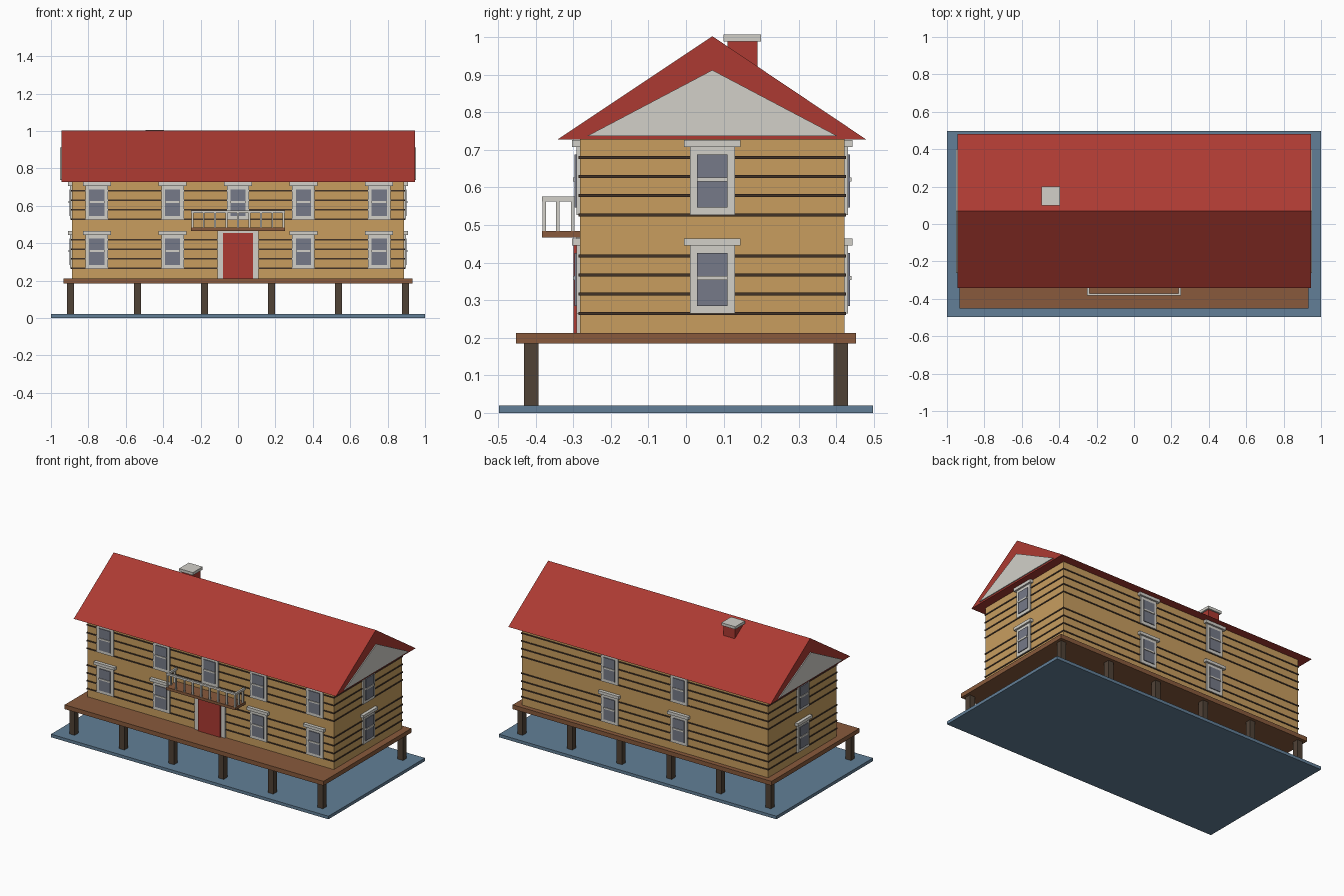
import bpy
import bmesh
from mathutils import Matrix, Vector

if "Cube" in bpy.data.objects:
    bpy.data.objects.remove(bpy.data.objects["Cube"])


def material(name, r, g, b):
    m = bpy.data.materials.new(name)
    lin = [(c / 255 / 12.92) if c < 10 else ((c / 255 + 0.055) / 1.055) ** 2.4 for c in (r, g, b)]
    m.diffuse_color = (*lin, 1)
    m.use_nodes = True
    m.node_tree.nodes["Principled BSDF"].inputs["Base Color"].default_value = m.diffuse_color
    return m


RED = material("barn red", 172, 58, 50)
LOG = material("honey log", 200, 158, 95)
GROOVE = material("dark groove", 65, 50, 38)
TRIM = material("pale trim", 210, 208, 201)
GLASS = material("grey glass", 118, 122, 136)
DECK = material("deck brown", 136, 90, 60)
POST = material("dark post", 80, 66, 54)
WATER = material("water blue", 98, 127, 151)


def finish(name, mat, bm):
    bmesh.ops.recalc_face_normals(bm, faces=bm.faces)
    me = bpy.data.meshes.new(name)
    bm.to_mesh(me)
    bm.free()
    me.materials.append(mat)
    ob = bpy.data.objects.new(name, me)
    bpy.context.collection.objects.link(ob)
    return ob


def boxes(name, mat, items):
    """One object from boxes given as (x0, x1, y0, y1, z0, z1)."""
    bm = bmesh.new()
    for x0, x1, y0, y1, z0, z1 in items:
        centre = Vector((x0 + x1, y0 + y1, z0 + z1)) / 2
        size = Matrix.Diagonal((x1 - x0, y1 - y0, z1 - z0, 1))
        bmesh.ops.create_cube(bm, size=1, matrix=Matrix.Translation(centre) @ size)
    return finish(name, mat, bm)


def prism(name, mat, profile, x0, x1):
    """Extrude a (y, z) profile along x."""
    bm = bmesh.new()
    face = bm.faces.new([bm.verts.new((x0, y, z)) for y, z in profile])
    ext = bmesh.ops.extrude_face_region(bm, geom=[face])["geom"]
    bmesh.ops.translate(bm, vec=(x1 - x0, 0, 0),
                        verts=[v for v in ext if isinstance(v, bmesh.types.BMVert)])
    return finish(name, mat, bm)


# Main house dimensions
HX, Y0, Y1, YC = 0.888, -0.282, 0.422, 0.07
FLOOR, EAVE = 0.212, 0.727


def on_wall(wall, u0, u1, z0, z1, depth):
    """Box standing proud of a wall by depth; u runs along the wall."""
    if wall == "front":
        return (u0, u1, Y0 - depth, Y0 + 0.005, z0, z1)
    if wall == "back":
        return (u0, u1, Y1 - 0.005, Y1 + depth, z0, z1)
    if wall == "right":
        return (HX - 0.005, HX + depth, u0, u1, z0, z1)
    return (-HX - depth, -HX + 0.005, u0, u1, z0, z1)


# Water slab, stilts and deck
boxes("water", WATER, [(-1, 1, -0.497, 0.497, 0, 0.02)])
boxes("stilts", POST, [(x - 0.019, x + 0.019, y - 0.019, y + 0.019, 0.02, 0.185)
                       for x in (-0.895, -0.537, -0.179, 0.179, 0.537, 0.895)
                       for y in (-0.412, 0.412)])
boxes("deck", DECK, [(-0.933, 0.933, -0.452, 0.452, 0.184, FLOOR)])

# Log walls with dark seams between courses
boxes("walls", LOG, [(-HX, HX, Y0, Y1, FLOOR, EAVE + 0.003)])
seams = [base + i * 0.051 for base in (0.265, 0.527) for i in range(4)]
boxes("log_seams", GROOVE, [(-HX - 0.004, HX + 0.004, Y0 - 0.004, Y1 + 0.004,
                             z - 0.004, z + 0.004) for z in seams])

# Roof and gable panels
prism("roof", RED, [(-0.342, EAVE), (0.48, EAVE), (YC, 1.002)], -0.945, 0.945)
for side, x in (("left", -0.947), ("right", 0.947)):
    prism(side + "_gable", TRIM, [(-0.262, 0.737), (0.402, 0.737), (YC, 0.912)],
          x - 0.004, x + 0.004)

# Chimney
boxes("chimney", RED, [(-0.485, -0.405, 0.11, 0.19, 0.85, 0.988)])
boxes("chimney_cap", TRIM, [(-0.495, -0.395, 0.1, 0.2, 0.988, 1.006)])

# Windows: (wall, centre along wall, sill height)
LOW, HIGH = 0.264, 0.526
windows = [("front", x, z) for x in (-0.755, -0.35, 0.35, 0.755) for z in (LOW, HIGH)]
windows += [("front", 0, HIGH)]
windows += [("back", x, z) for x in (-0.25, 0.25) for z in (LOW, HIGH)]
windows += [(w, YC, z) for w in ("left", "right") for z in (LOW, HIGH)]
boxes("window_frames", TRIM, [on_wall(w, u - 0.06, u + 0.06, z, z + 0.181, 0.009)
                              for w, u, z in windows])
boxes("window_caps", TRIM, [on_wall(w, u - 0.075, u + 0.075, z + 0.181, z + 0.2, 0.021)
                            for w, u, z in windows])
boxes("window_panes", GLASS, [on_wall(w, u - 0.041, u + 0.041, z + 0.02, z + 0.161, 0.014)
                              for w, u, z in windows])
boxes("window_bars", TRIM, [on_wall(w, u - 0.041, u + 0.041, z + 0.09, z + 0.1, 0.018)
                            for w, u, z in windows])

# Front door
boxes("door_frame", TRIM, [on_wall("front", -0.11, 0.11, FLOOR, 0.47, 0.009)])
boxes("door", RED, [on_wall("front", -0.08, 0.08, FLOOR, 0.455, 0.017)])

# Balcony with railing
BX, BY = 0.25, -0.383
boxes("balcony_floor", DECK, [(-BX, BX, BY, Y0 + 0.005, 0.466, 0.484)])
boxes("balcony_rail", TRIM,
      [(-BX, BX, BY, BY + 0.012, 0.562, 0.575)]
      + [(x - 0.006, x + 0.006, BY + 0.012, Y0 + 0.005, 0.562, 0.575)
         for x in (-BX + 0.006, BX - 0.006)])
spots = [(-0.244 + i * 0.061, BY + 0.006) for i in range(9)]
spots += [(x, y) for x in (-0.244, 0.244) for y in (-0.341, -0.301)]
boxes("balusters", TRIM, [(x - 0.005, x + 0.005, y - 0.005, y + 0.005, 0.484, 0.562)
                          for x, y in spots])
